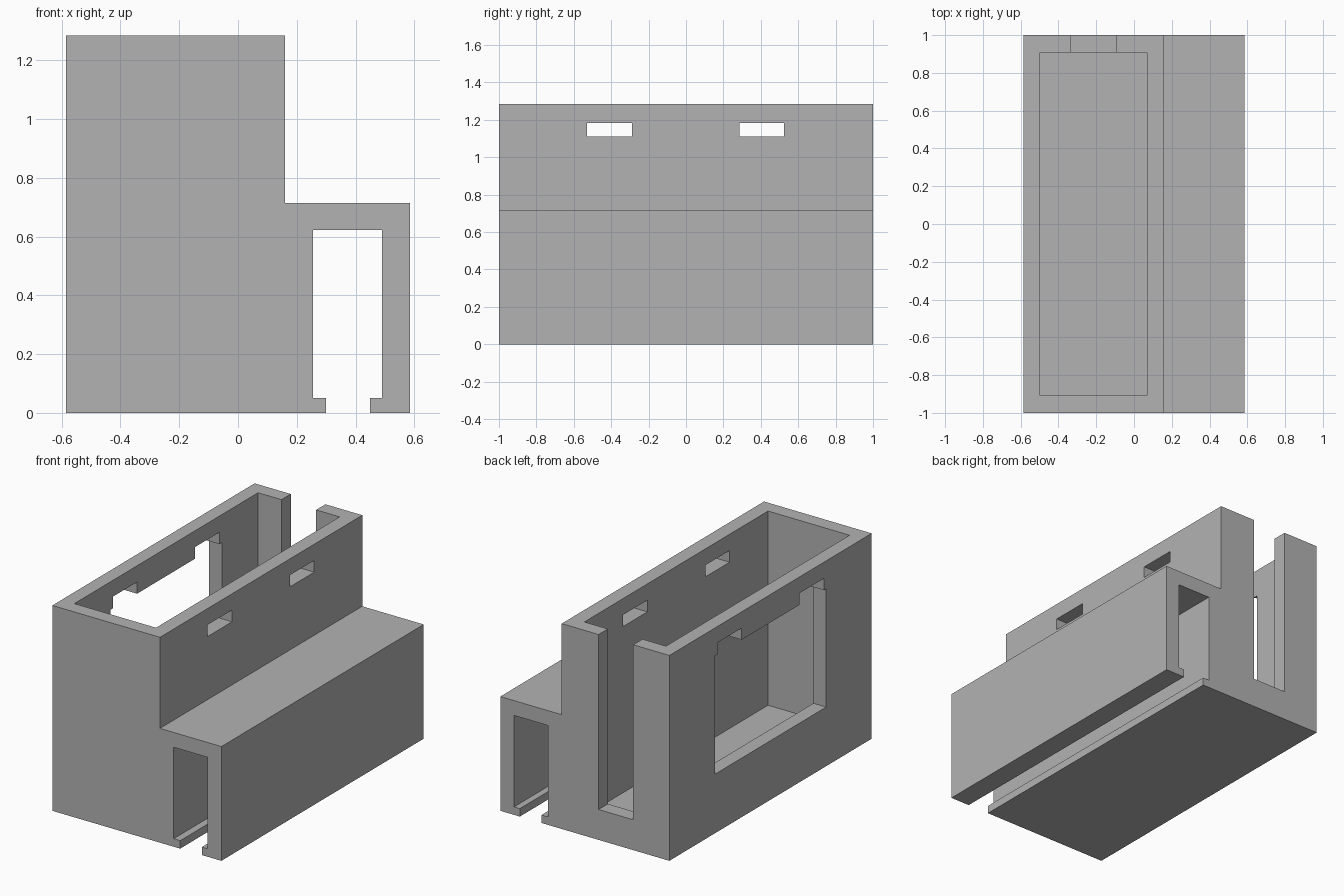
import bpy
import bmesh

cube = bpy.data.objects.get("Cube")
if cube:
    bpy.data.objects.remove(cube, do_unlink=True)

# Single grey plastic
grey = bpy.data.materials.new("grey_plastic")
grey.use_nodes = True
colour = (0.45, 0.45, 0.45, 1)
grey.diffuse_color = colour
grey.node_tree.nodes["Principled BSDF"].inputs["Base Color"].default_value = colour


def prism(name, profile, y0, y1):
    """Extrude an x-z outline along y."""
    bm = bmesh.new()
    face = bm.faces.new([bm.verts.new((x, y0, z)) for x, z in profile])
    ext = bmesh.ops.extrude_face_region(bm, geom=[face])
    verts = [g for g in ext["geom"] if isinstance(g, bmesh.types.BMVert)]
    bmesh.ops.translate(bm, verts=verts, vec=(0, y1 - y0, 0))
    bmesh.ops.recalc_face_normals(bm, faces=bm.faces)
    mesh = bpy.data.meshes.new(name)
    bm.to_mesh(mesh)
    bm.free()
    mesh.materials.append(grey)
    obj = bpy.data.objects.new(name, mesh)
    bpy.context.collection.objects.link(obj)
    return obj


def cut(target, name, xs, ys, zs):
    """Subtract a box from the target and remove the cutter."""
    (x0, x1), (z0, z1) = xs, zs
    cutter = prism(name, [(x0, z0), (x1, z0), (x1, z1), (x0, z1)], *ys)
    cutter.hide_render = True
    mod = target.modifiers.new(name, "BOOLEAN")
    mod.operation = "DIFFERENCE"
    mod.solver = "EXACT"
    mod.object = cutter
    bpy.context.view_layer.objects.active = target
    bpy.ops.object.modifier_apply(modifier=mod.name)
    bpy.data.objects.remove(cutter, do_unlink=True)


# Tall box with a lipped clip channel along its side
left, wall, edge = -0.585, 0.16, 0.585
top, shelf = 1.285, 0.715
outline = [
    (left, 0), (0.3, 0), (0.3, 0.05), (0.255, 0.05), (0.255, 0.622),
    (0.49, 0.622), (0.49, 0.05), (0.45, 0.05), (0.45, 0), (edge, 0),
    (edge, shelf), (wall, shelf), (wall, top), (left, top),
]
holder = prism("holder_body", outline, -1, 1)

# Open-topped compartment
cut(holder, "compartment", (-0.497, 0.068), (-0.908, 0.908), (0.07, 1.5))

# Cable slot in the back wall
cut(holder, "back_slot", (-0.335, -0.095), (0.8, 1.2), (0.19, 1.5))

# Window in the outer wall
cut(holder, "side_window", (-0.7, -0.4), (-0.55, 0.55), (0.37, 1.11))

# Strap slots in the inner wall, with matching notches above the window
for y in (-0.408, 0.405):
    span = (y - 0.12, y + 0.12)
    cut(holder, "strap_slot", (0, 0.3), span, (1.11, 1.183))
    cut(holder, "strap_notch", (-0.7, -0.4), span, (1.0, 1.183))
